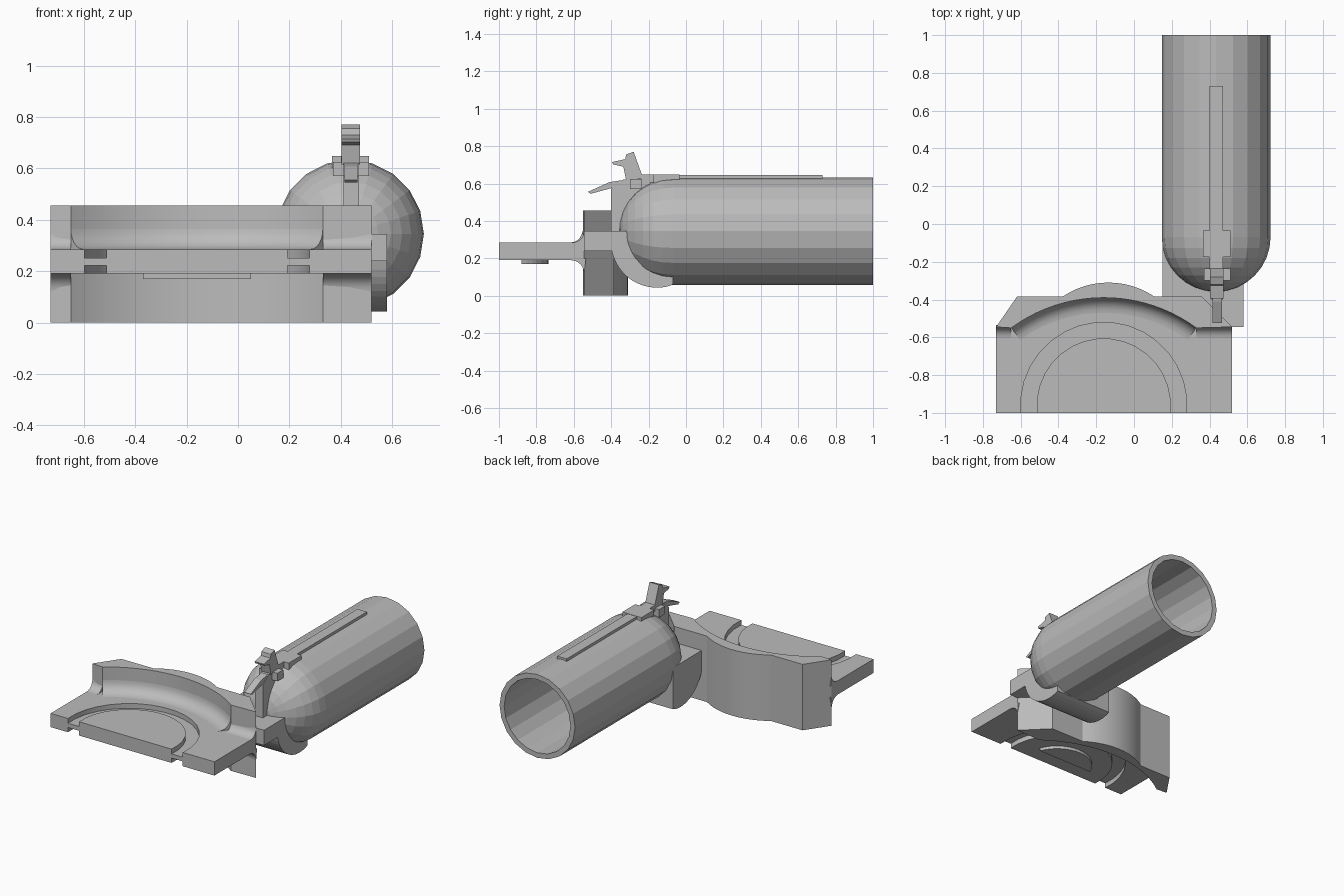
import bpy, bmesh
from math import sin, cos, pi, asin, radians
from mathutils import Vector

cube = bpy.data.objects.get("Cube")
if cube:
    bpy.data.objects.remove(cube)

grey = bpy.data.materials.new("plain_grey")
grey.use_nodes = True
GREY = (0.5, 0.5, 0.5, 1)
grey.diffuse_color = GREY
grey.node_tree.nodes["Principled BSDF"].inputs["Base Color"].default_value = GREY


def finish(name, bm):
    bmesh.ops.remove_doubles(bm, verts=bm.verts, dist=1e-5)
    bmesh.ops.recalc_face_normals(bm, faces=bm.faces)
    mesh = bpy.data.meshes.new(name)
    bm.to_mesh(mesh)
    bm.free()
    mesh.materials.append(grey)
    ob = bpy.data.objects.new(name, mesh)
    bpy.context.collection.objects.link(ob)
    return ob


def prism(name, pts, axis, lo, hi):
    """Extrude an outline: xy points along z, or yz points along x."""
    bm = bmesh.new()
    up = axis == "z"
    face = bm.faces.new([bm.verts.new((a, b, lo) if up else (lo, a, b)) for a, b in pts])
    new = bmesh.ops.extrude_face_region(bm, geom=[face])["geom"]
    shift = Vector((0, 0, hi - lo) if up else (hi - lo, 0, 0))
    bmesh.ops.translate(bm, vec=shift, verts=[v for v in new if isinstance(v, bmesh.types.BMVert)])
    return finish(name, bm)


def box(name, x, y, z):
    return prism(name, [(x[0], y[0]), (x[1], y[0]), (x[1], y[1]), (x[0], y[1])], "z", *z)


def skin(name, rings, close_rings):
    """Quads between rings of points; closed rings, or capped sections."""
    bm = bmesh.new()
    rows = [[bm.verts.new(p) for p in ring] for ring in rings]
    n = len(rows[0])
    for r, s in zip(rows, rows[1:] + ([rows[0]] if close_rings else [])):
        for i in range(n):
            j = (i + 1) % n
            bm.faces.new((r[i], r[j], s[j], s[i]))
    if not close_rings:
        bm.faces.new(rows[0])
        bm.faces.new(rows[-1])
    return finish(name, bm)


def arc(cx, cy, r, a0, a1, n):
    angles = [radians(a0 + (a1 - a0) * i / n) for i in range(n + 1)]
    return [(cx + r * cos(a), cy + r * sin(a)) for a in angles]


def cut(ob, *cutters):
    for c in cutters:
        c.hide_render = True
        mod = ob.modifiers.new("cut", "BOOLEAN")
        mod.operation, mod.object, mod.solver = "DIFFERENCE", c, "EXACT"
    bpy.context.view_layer.update()
    dg = bpy.context.evaluated_depsgraph_get()
    mesh = bpy.data.meshes.new_from_object(ob.evaluated_get(dg))
    ob.modifiers.clear()
    ob.data = mesh


# Base: wall with a curved front recess and a bulged back
X0, X1, MID, FRONT = -0.73, 0.52, -0.16, -0.545
CY, R = -1.22, 0.83
half = math_half = asin(0.49 / R) * 180 / pi
recess = arc(MID, CY, R, 90 + half, 90 - half, 20)
bulge = arc(-0.135, -0.745, 0.435, 56, 124, 12)
wall = prism("base_wall", [(X0, FRONT)] + recess + [(X1, FRONT), (0.36, -0.385)]
             + bulge + [(-0.62, -0.385)], "z", 0, 0.455)

# Base plate with half-round grooves above and below
P0, P1 = 0.19, 0.285
inner = [(x, y + 0.01) for x, y in recess]
plate = prism("base_plate", [(X0, -1), (X0, FRONT)] + inner + [(X1, FRONT), (X1, -1)], "z", P0, P1)
GC = -0.96


def groove(z0, z1):
    section = [(0.355, z0), (0.44, z0), (0.44, z1), (0.355, z1)]
    rings = []
    for i in range(32):
        a = 2 * pi * (i + 0.5) / 32
        rings.append([(MID + r * cos(a), GC + r * sin(a), z) for r, z in section])
    return skin("groove_cutter", rings, True)


cutters = [groove(P1 - 0.033, P1 + 0.05), groove(P0 - 0.05, P0 + 0.033)]
cut(plate, *cutters)
for c in cutters:
    bpy.data.objects.remove(c)

# Raised segment under the plate
lens = asin(0.08 / 0.225) * 180 / pi
prism("underside_pad", arc(MID, GC, 0.225, lens, 180 - lens, 16), "z", 0.17, P0 + 0.005)


# Concave fillets between plate and wall
def fillet(name, path, z, side, r):
    curve = [(r - r * cos(t * pi / 12), z + side * (r - r * sin(t * pi / 12))) for t in range(7)]
    section = curve + [(-0.01, z - side * 0.01)]
    rings = [[(x + d * nx, y + d * ny, h) for d, h in section] for x, y, nx, ny in path]
    return skin(name, rings, False)


curved = [(x, y, (MID - x) / R, (CY - y) / R) for x, y in recess]
fillets = [fillet("recess_fillet", curved, P1, 1, 0.08)]
for label, a, b in (("right", X0, recess[0][0]), ("left", recess[-1][0], X1)):
    ends = [(a, FRONT, 0, -1), (b, FRONT, 0, -1)]
    fillets.append(fillet(label + "_upper_fillet", ends, P1, 1, 0.06))
    fillets.append(fillet(label + "_lower_fillet", ends, P0, -1, 0.07))

# Hollow tube with a domed end
TX, TZ, TY, SEG = 0.435, 0.345, -0.07, 20


def lathe(name, profile, closed=False):
    rings = []
    for i in range(SEG):
        a = 2 * pi * i / SEG
        rings.append([(TX + r * cos(a), y, TZ + r * sin(a)) for r, y in profile])
    bm = bmesh.new()
    rows = [[bm.verts.new(p) for p in ring] for ring in rings]
    for k in range(SEG):
        r, s = rows[k], rows[(k + 1) % SEG]
        for i in range(len(profile) - 1):
            quad = (r[i], r[i + 1], s[i + 1], s[i])
            bm.faces.new(quad)
    bmesh.ops.dissolve_degenerate(bm, dist=1e-6, edges=bm.edges)
    return finish(name, bm)


def dome(r):
    return [(max(0, r * sin(t * pi / 16)), TY - r * cos(t * pi / 16)) for t in range(9)]


lathe("tube", dome(0.288) + [(0.288, 1), (0.253, 1)] + dome(0.253)[::-1])
core = lathe("tube_core_cutter", dome(0.28) + [(0.28, 0.9), (0, 0.9)])

# Cradle under the dome, and the arm joining it to the base
cradle = prism("cradle", [(-0.4, TZ), (TY, TZ), (TY, 0.06)]
               + arc(-0.155, 0.29, 0.247, 283, 192, 12) + [(-0.4, 0.24)], "x", 0.15, 0.58)
fin = prism("latch_fin", [(-0.4, 0.33), (-0.4, 0.57), (-0.34, 0.62), (-0.2, 0.625), (TY, 0.345)],
            "x", 0.41, 0.47)
cut(cradle, core)
cut(fin, core)
bpy.data.objects.remove(core)
box("cradle_arm", (0.36, 0.58), (FRONT, -0.365), (0.24, TZ))

# Latch on top of the tube
box("top_strip", (0.4, 0.472), (-0.1, 0.73), (0.61, 0.646))
box("latch_collar", (0.365, 0.51), (-0.175, -0.035), (0.6, 0.648))
box("latch_bridge", (0.4, 0.472), (-0.24, -0.1), (0.605, 0.648))
box("latch_pivot", (0.37, 0.51), (-0.3, -0.235), (0.57, 0.625))
prism("latch_lever", [(-0.525, 0.555), (-0.51, 0.545), (-0.4, 0.575), (-0.24, 0.565), (-0.24, 0.628),
                      (-0.36, 0.615), (-0.41, 0.607)], "x", 0.415, 0.465)
prism("latch_tab", [(-0.32, 0.755), (-0.28, 0.77), (-0.23, 0.63), (-0.32, 0.615), (-0.335, 0.69),
                    (-0.39, 0.702), (-0.395, 0.715), (-0.325, 0.73)], "x", 0.403, 0.475)

# Smooth shading on the curved base faces only
bpy.ops.object.select_all(action="DESELECT")
for ob in [wall, plate] + fillets:
    ob.select_set(True)
bpy.context.view_layer.objects.active = wall
bpy.ops.object.shade_smooth_by_angle(angle=radians(25))
